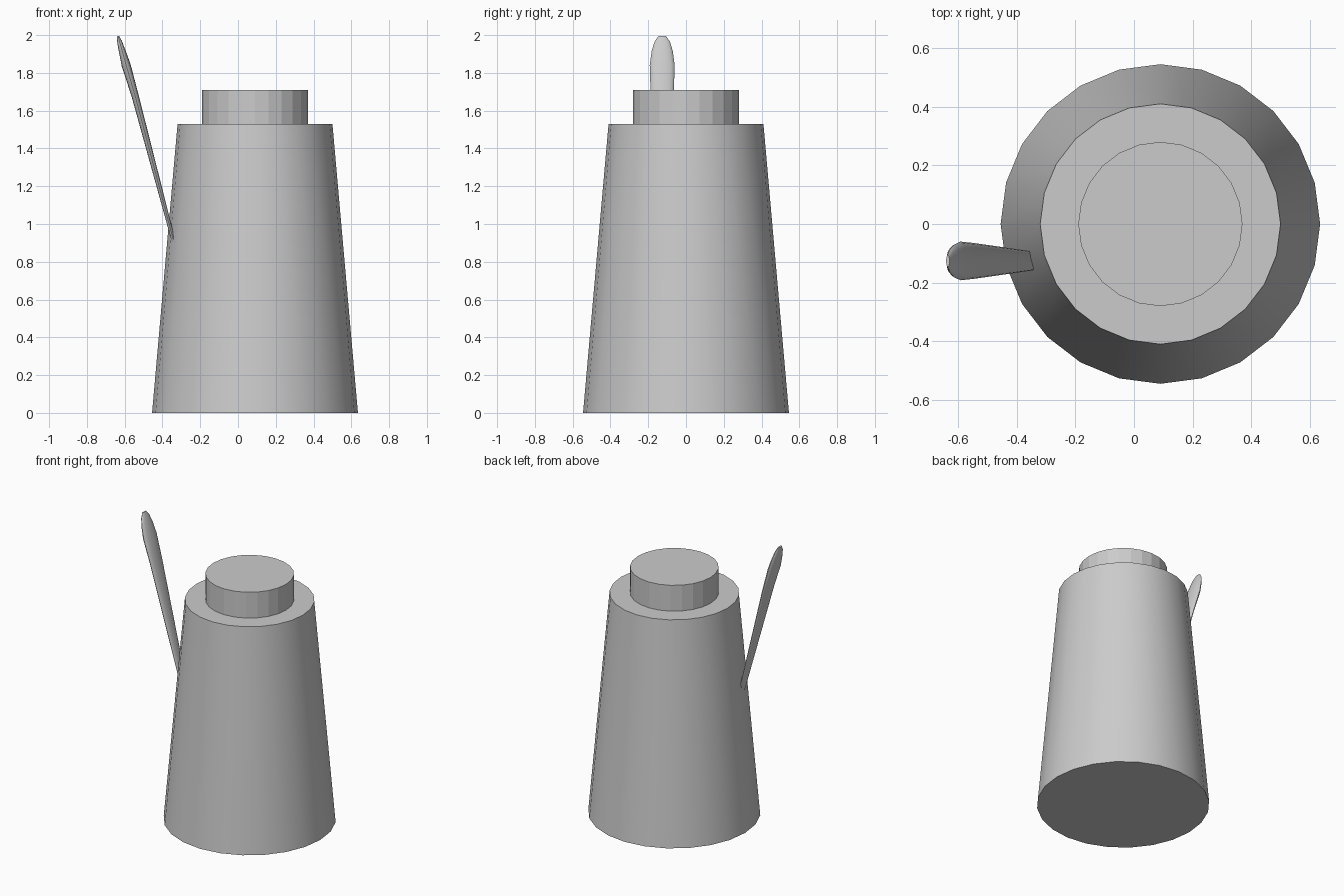
import bpy, bmesh, math

if "Cube" in bpy.data.objects:
    bpy.data.objects.remove(bpy.data.objects["Cube"])

CX = 0.09   # axis of the body


def cone(name, r1, r2, z0, z1, smooth):
    bpy.ops.mesh.primitive_cone_add(vertices=24, radius1=r1, radius2=r2, depth=z1 - z0,
                                    location=(CX, 0, (z0 + z1) / 2),
                                    rotation=(0, 0, math.pi / 2))
    ob = bpy.context.object
    ob.name = name
    if smooth:
        bpy.ops.object.shade_smooth_by_angle(angle=math.radians(30))
    return ob


# Tapered body and faceted cap
cone("body", 0.545, 0.41, 0, 1.53, True)
cone("cap", 0.28, 0.28, 1.53, 1.71, False)

# Leaning paddle: elliptical sections (x, z, half thickness, half width)
sections = [(-0.333, 0.88, 0.010, 0.030), (-0.365, 1.0, 0.011, 0.035),
            (-0.545, 1.68, 0.019, 0.061), (-0.592, 1.84, 0.024, 0.066),
            (-0.613, 1.915, 0.018, 0.056), (-0.627, 1.965, 0.013, 0.041),
            (-0.635, 1.995, 0.006, 0.020)]
N = 16
tilt = math.atan2(0.259, 0.966)
bm = bmesh.new()
rings = []
for x, z, t, w in sections:
    ring = []
    for i in range(N):
        a = 2 * math.pi * i / N
        d = t * math.cos(a)
        ring.append(bm.verts.new((x + d * math.cos(tilt), -0.126 + w * math.sin(a),
                                  z + d * math.sin(tilt))))
    rings.append(ring)
for a, b in zip(rings, rings[1:]):
    for i in range(N):
        j = (i + 1) % N
        bm.faces.new((a[i], a[j], b[j], b[i]))
bm.faces.new(rings[0][::-1])
bm.faces.new(rings[-1])
bmesh.ops.recalc_face_normals(bm, faces=bm.faces)
me = bpy.data.meshes.new("paddle")
bm.to_mesh(me)
bm.free()
ob = bpy.data.objects.new("paddle", me)
bpy.context.collection.objects.link(ob)
bpy.ops.object.select_all(action='DESELECT')
ob.select_set(True)
bpy.context.view_layer.objects.active = ob
bpy.ops.object.shade_smooth_by_angle(angle=math.radians(40))
